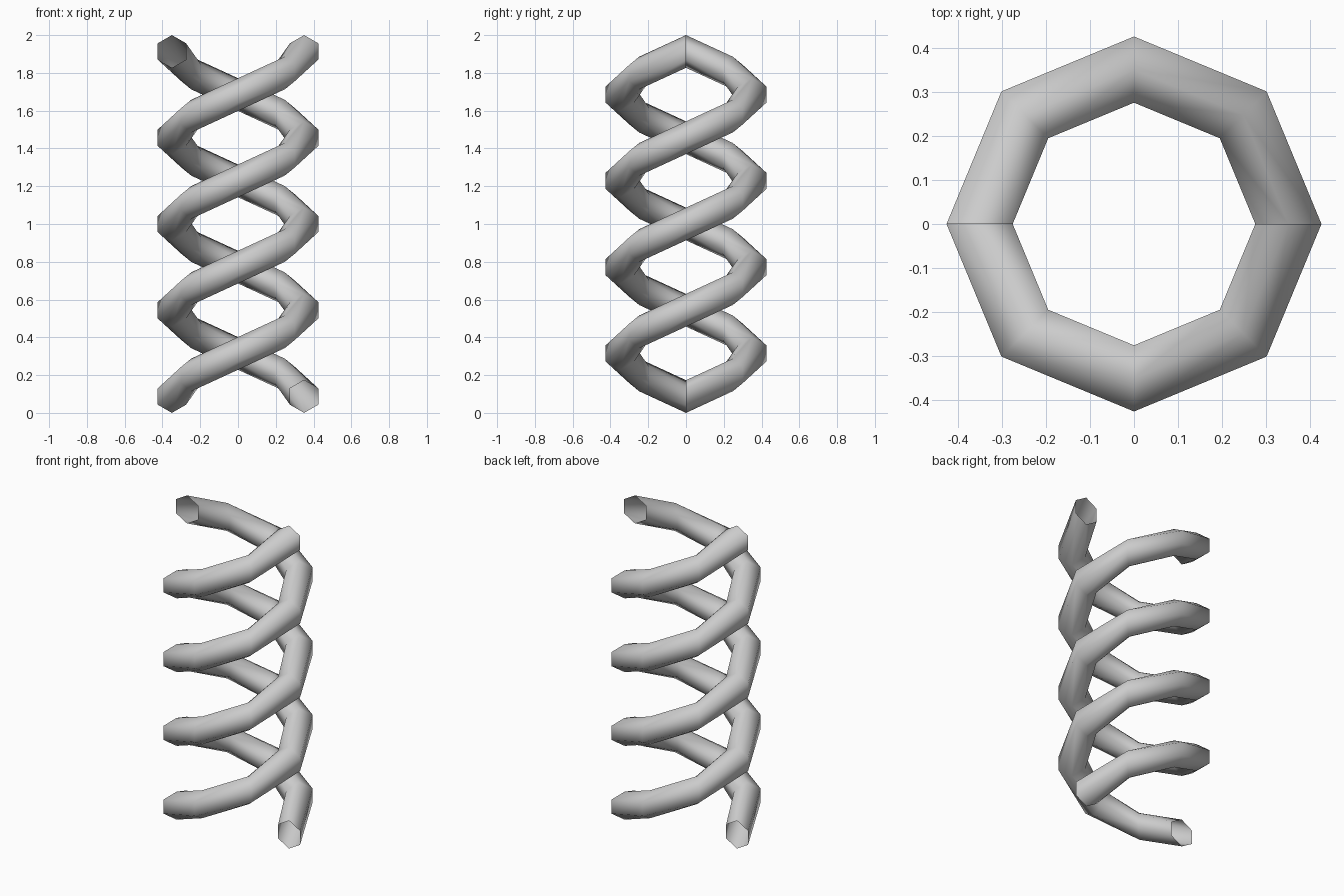
import bpy, bmesh
from math import sin, cos, pi

if "Cube" in bpy.data.objects:
    bpy.data.objects.remove(bpy.data.objects["Cube"])

COIL_R = 0.35            # helix radius
TUBE_R = 0.0866          # hexagon corner radius
SIDES, STEPS, TURNS = 6, 8, 2
RISE = 2.0 - 2 * TUBE_R  # climb of the tube centre


def helix_strand(name, start):
    """Hexagonal open tube swept up a right-handed helix."""
    bm = bmesh.new()
    total = STEPS * TURNS
    rings = []
    for i in range(total + 1):
        a = start + 2 * pi * i / STEPS
        zc = TUBE_R + RISE * i / total
        ring = []
        for k in range(SIDES):
            t = pi / 2 + 2 * pi * k / SIDES
            r = COIL_R + TUBE_R * cos(t)
            ring.append(bm.verts.new((r * cos(a), r * sin(a), zc + TUBE_R * sin(t))))
        rings.append(ring)
    for lo, hi in zip(rings, rings[1:]):
        for k in range(SIDES):
            n = (k + 1) % SIDES
            bm.faces.new((lo[k], hi[k], hi[n], lo[n])).smooth = True
    bmesh.ops.recalc_face_normals(bm, faces=bm.faces)
    me = bpy.data.meshes.new(name)
    bm.to_mesh(me)
    bm.free()
    ob = bpy.data.objects.new(name, me)
    bpy.context.collection.objects.link(ob)
    return ob


# Two interlaced strands, half a turn apart
helix_strand("helix_strand_right", 0)
helix_strand("helix_strand_left", pi)
